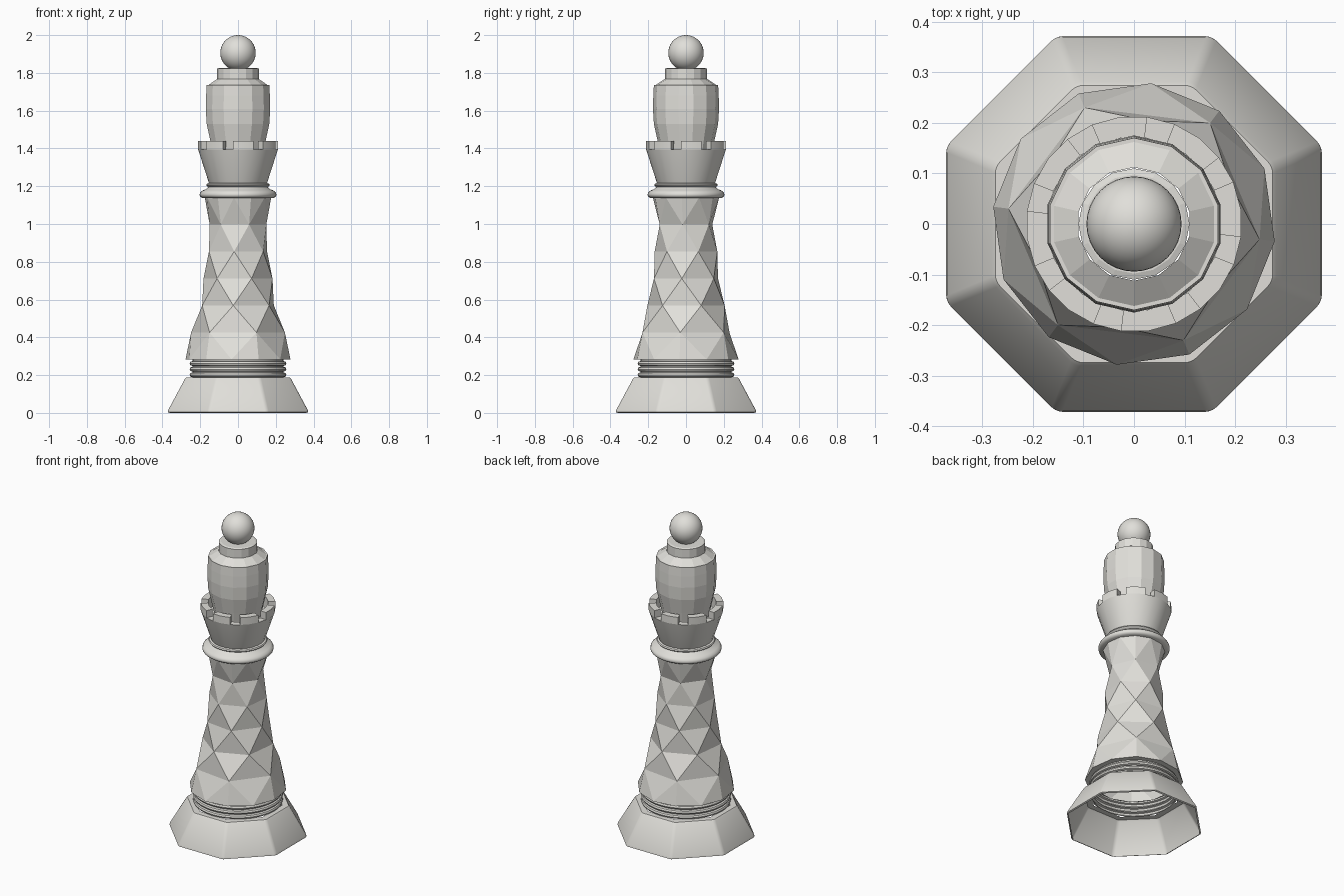
import bpy, bmesh, math

if "Cube" in bpy.data.objects:
    bpy.data.objects.remove(bpy.data.objects["Cube"])

mat = bpy.data.materials.new("warm_light_grey")
mat.diffuse_color = (0.75, 0.74, 0.70, 1)
mat.use_nodes = True
mat.node_tree.nodes["Principled BSDF"].inputs["Base Color"].default_value = mat.diffuse_color


def polar(r, deg, z):
    a = math.radians(deg)
    return (r * math.cos(a), r * math.sin(a), z)


def finish(bm, name, smooth=None):
    bmesh.ops.recalc_face_normals(bm, faces=bm.faces)
    me = bpy.data.meshes.new(name)
    bm.to_mesh(me)
    bm.free()
    me.materials.append(mat)
    ob = bpy.data.objects.new(name, me)
    bpy.context.collection.objects.link(ob)
    if smooth:
        bpy.ops.object.select_all(action='DESELECT')
        ob.select_set(True)
        bpy.context.view_layer.objects.active = ob
        bpy.ops.object.shade_smooth_by_angle(angle=math.radians(smooth))
    return ob


def lathe(name, profile, n, phase=0, smooth=None, bevel=None):
    """Revolve (radius, z) points, drawn from bottom to top."""
    bm = bmesh.new()
    rings = [[bm.verts.new(polar(r, phase + 360 * k / n, z)) for k in range(n)]
             for r, z in profile]
    for a, b in zip(rings, rings[1:]):
        for k in range(n):
            m = (k + 1) % n
            bm.faces.new((a[k], a[m], b[m], b[k]))
    if bevel:  # soften the slanted corner edges
        edges = [e for e in bm.edges if abs(e.verts[0].co.z - e.verts[1].co.z) > 0.005]
        bmesh.ops.bevel(bm, geom=edges, offset=bevel, segments=3, affect='EDGES', profile=0.5)
    return finish(bm, name, smooth)


# Octagonal foot, hollow underneath
c8 = 1 / math.cos(math.pi / 8)
lathe("foot", [(0.362 * c8, 0.0), (0.371 * c8, 0.004), (0.369 * c8, 0.016),
               (0.281 * c8, 0.18), (0.274 * c8, 0.188), (0.238 * c8, 0.188)],
      8, 22.5, 35, 0.012)

# Three stacked rings
prof = []
for i in range(3):
    z0 = 0.188 + i * 0.03
    prof += [(0.24, z0), (0.252, z0 + 0.004), (0.256, z0 + 0.013),
             (0.252, z0 + 0.023), (0.24, z0 + 0.026)]
prof.append((0.24, 0.285))
lathe("stacked_rings", prof, 48, 0, 40)

# Faceted column: six-point rings that alternate by half a step
bm = bmesh.new()
radii = [0.280, 0.250, 0.206, 0.184, 0.167, 0.151, 0.177]
rings = []
for i, r in enumerate(radii):
    z = 0.283 + i * (1.14 - 0.283) / 6
    rings.append({j: bm.verts.new(polar(r, 23 + 30 * j, z)) for j in range(12)
                  if i in (0, 6) or j % 2 == i % 2})
for i in range(6):
    a, b = rings[i], rings[i + 1]
    for j in range(i % 2, 12, 2):
        m, n, p = (j + 1) % 12, (j + 2) % 12, (j - 1) % 12
        if m in a:
            bm.faces.new((a[j], a[m], b[m]))
            bm.faces.new((a[m], a[n], b[m]))
        else:
            bm.faces.new((a[j], a[n], b[m]))
        if j in b:
            bm.faces.new((a[j], b[j], b[p]))
            bm.faces.new((a[j], b[m], b[j]))
        else:
            bm.faces.new((a[j], b[m], b[p]))
# underside lip of the column
lip = [bm.verts.new(polar(0.24, 23 + 30 * j, 0.283)) for j in range(12)]
for j in range(12):
    m = (j + 1) % 12
    bm.faces.new((rings[0][j], rings[0][m], lip[m], lip[j]))
finish(bm, "faceted_column")

# Collar and thin discs
lathe("collar", [(0.15, 1.138), (0.19, 1.138), (0.201, 1.146), (0.204, 1.156),
                 (0.199, 1.168), (0.186, 1.178), (0.17, 1.184), (0.155, 1.197),
                 (0.164, 1.200), (0.168, 1.206), (0.164, 1.213), (0.152, 1.217)],
      48, 0, 40)

# Turret cup and eight battlements
lathe("turret", [(0.152, 1.212), (0.156, 1.22), (0.208, 1.38), (0.213, 1.395),
                 (0.172, 1.395), (0.172, 1.37), (0.13, 1.37)], 24, 8, 30)
bm = bmesh.new()
for k in range(8):
    cols = []
    for s in range(3):
        ang = 83 + 45 * k + 15 * s
        cols.append([bm.verts.new(polar(r, ang, z)) for r, z in
                     ((0.172, 1.395), (0.213, 1.395), (0.213, 1.44), (0.172, 1.44))])
    for a, b in zip(cols, cols[1:]):
        for q in range(4):
            t = (q + 1) % 4
            bm.faces.new((a[q], b[q], b[t], a[t]))
    bm.faces.new(cols[0])
    bm.faces.new(cols[2])
finish(bm, "battlements", 30)

# Faceted head with neck
lathe("head", [(0.135, 1.37), (0.15, 1.44), (0.170, 1.53), (0.175, 1.61),
               (0.173, 1.68), (0.170, 1.735), (0.162, 1.735), (0.112, 1.768)], 14, 90)
lathe("neck", [(0.110, 1.76), (0.110, 1.822), (0.098, 1.826), (0.0, 1.826)], 16, 0)

# Ball on top
bm = bmesh.new()
bmesh.ops.create_uvsphere(bm, u_segments=32, v_segments=20, radius=0.094)
bmesh.ops.translate(bm, verts=bm.verts, vec=(0, 0, 1.906))
finish(bm, "ball", 40)
